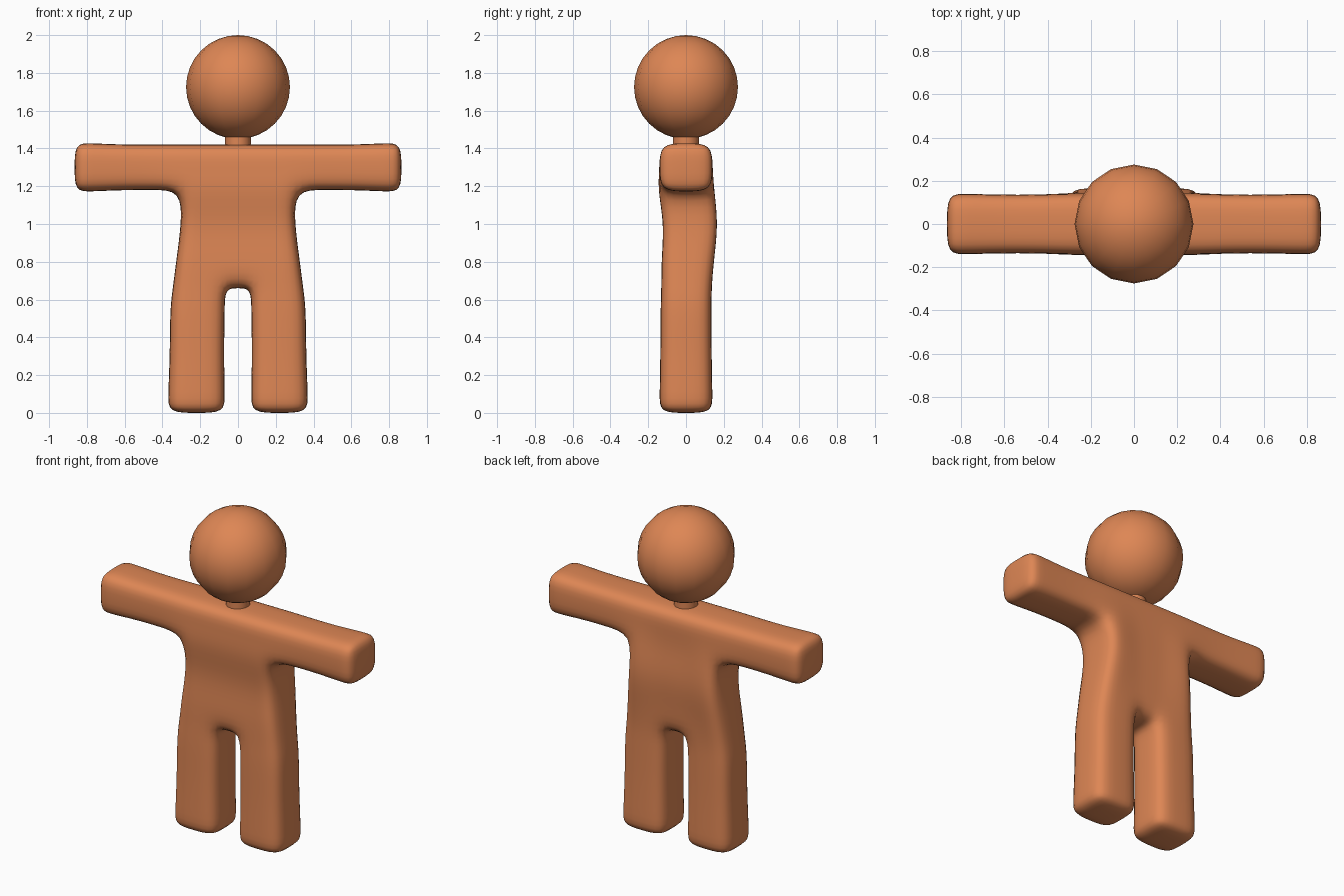
import bpy, bmesh

if "Cube" in bpy.data.objects:
    bpy.data.objects.remove(bpy.data.objects["Cube"])

clay = bpy.data.materials.new("terracotta")
clay.diffuse_color = (0.73, 0.24, 0.09, 1)
clay.use_nodes = True
clay.node_tree.nodes["Principled BSDF"].inputs["Base Color"].default_value = clay.diffuse_color

# Body cage: row heights, torso/leg columns per row, and front/back depth per row
ROW_Z = [0, 0.09, 0.32, 0.55, 0.66, 0.82, 1.0, 1.18, 1.30, 1.42]
INNER = [0.07, 0.07, 0.075, 0.07, 0.07, 0.09, 0.10, 0.10, 0.10, 0.10]
OUTER = [0.37, 0.37, 0.36, 0.36, 0.345, 0.325, 0.30, 0.30, 0.30, 0.30]
FRONT = [0.14, 0.14, 0.135, 0.135, 0.13, 0.13, 0.115, 0.15, 0.14, 0.14]
BACK = [0.14, 0.14, 0.135, 0.135, 0.135, 0.15, 0.172, 0.15, 0.14, 0.14]
ARM_X = {4: 0.45, 5: 0.62, 6: 0.78, 7: 0.865}


def cage_point(i, j, k):
    """Column i (signed), row j, depth layer k (0 front, 1 middle, 2 back)."""
    a, z = abs(i), ROW_Z[j]
    front, back = FRONT[j], BACK[j]
    if a >= 4:
        x = ARM_X[a]
        front = back = 0.135 if a < 6 else 0.14
        if a >= 6:
            z += 0.008 * (j - 8)
    else:
        x = (0, INNER[j], (INNER[j] + OUTER[j]) / 2, OUTER[j])[a]
        if a < 2 and 4 < j < 8:
            back -= 0.012
    y = (-front, (back - front) / 2, back)[k]
    return (x if i >= 0 else -x, y, z)


# Cells of the silhouette: legs, torso, arms, then the mirrored side
cells = {(i, j) for i in (1, 2) for j in range(4)}
cells |= {(i, j) for i in (0, 1, 2) for j in range(4, 9)}
cells |= {(i, j) for i in (3, 4, 5, 6) for j in (7, 8)}
cells |= {(-i - 1, j) for i, j in cells}

bm = bmesh.new()
verts = {}


def vert(key):
    if key not in verts:
        verts[key] = bm.verts.new(cage_point(*key))
    return verts[key]


def quad(*keys):
    bm.faces.new([vert(k) for k in keys])


for i, j in sorted(cells):
    ring = [(i, j), (i + 1, j), (i + 1, j + 1), (i, j + 1)]
    quad(*[(a, b, 0) for a, b in ring])
    quad(*[(a, b, 2) for a, b in reversed(ring)])
    # side walls where the silhouette ends
    for n, (di, dj) in enumerate([(0, -1), (1, 0), (0, 1), (-1, 0)]):
        if (i + di, j + dj) not in cells:
            p, q = ring[n], ring[(n + 1) % 4]
            for k in (0, 1):
                quad((*q, k), (*p, k), (*p, k + 1), (*q, k + 1))
bmesh.ops.recalc_face_normals(bm, faces=bm.faces)
mesh = bpy.data.meshes.new("body")
bm.to_mesh(mesh)
bm.free()
body = bpy.data.objects.new("body", mesh)
bpy.context.collection.objects.link(body)
subsurf = body.modifiers.new("round", 'SUBSURF')
subsurf.levels = subsurf.render_levels = 2

# Neck
bpy.ops.mesh.primitive_cylinder_add(vertices=16, radius=0.068, depth=0.14, location=(0, 0, 1.43))
neck = bpy.context.object
neck.name = "neck"

# Head
bpy.ops.mesh.primitive_uv_sphere_add(segments=16, ring_count=16, radius=0.275, location=(0, 0, 1.725))
head = bpy.context.object
head.name = "head"

for part in (body, neck, head):
    part.data.materials.append(clay)
    for poly in part.data.polygons:
        poly.use_smooth = part is not neck or len(poly.vertices) == 4
